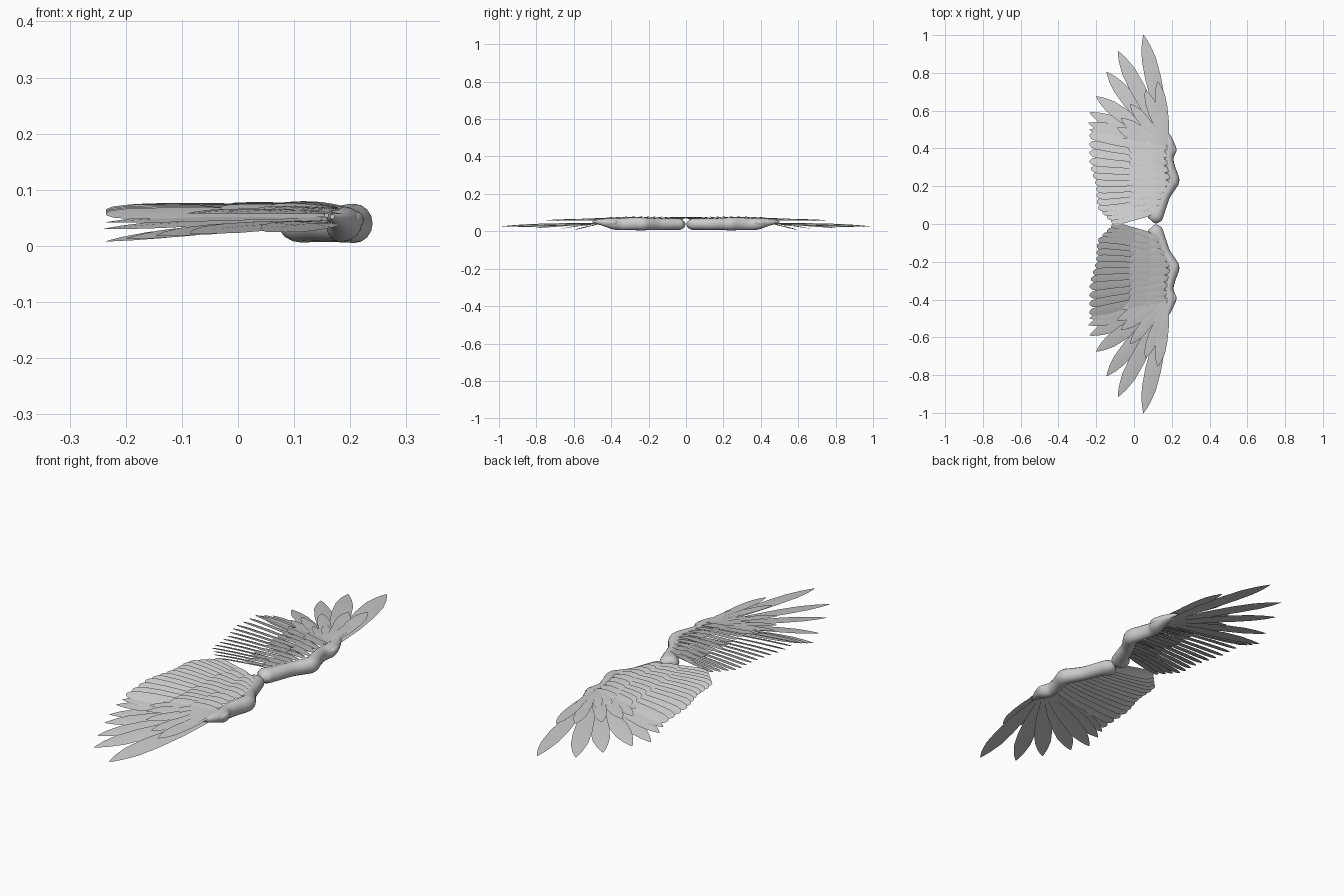
import bpy, bmesh, math
from mathutils import Vector

if "Cube" in bpy.data.objects:
    bpy.data.objects.remove(bpy.data.objects["Cube"])

grey = bpy.data.materials.new("light grey")
grey.diffuse_color = (0.6, 0.6, 0.6, 1)
grey.use_nodes = True
grey.node_tree.nodes["Principled BSDF"].inputs["Base Color"].default_value = grey.diffuse_color

# Half-width along a feather, from quill to tip
POINTED = [(0, .12), (.12, .45), (.35, .85), (.6, 1), (.78, .9), (.9, .55), (.97, .22), (1, .03)]
BLUNT = [(0, .25), (.15, .65), (.4, .95), (.7, 1), (.9, .92), (.97, .65), (1, .2)]


def lerp_path(pts, t):
    """Point at t (0..1) on an evenly spaced polyline."""
    f = t * (len(pts) - 1)
    i = min(int(f), len(pts) - 2)
    return Vector(pts[i]).lerp(Vector(pts[i + 1]), f - i)


def finish(name, bm):
    """Make the object and mirror it to the other wing."""
    mesh = bpy.data.meshes.new(name)
    bm.to_mesh(mesh)
    bm.free()
    mesh.materials.append(grey)
    ob = bpy.data.objects.new(name, mesh)
    bpy.context.collection.objects.link(ob)
    mod = ob.modifiers.new("other_wing", 'MIRROR')
    mod.use_axis = (False, True, False)
    mod.use_mirror_merge = False
    bpy.context.view_layer.objects.active = ob
    ob.select_set(True)
    bpy.ops.object.shade_smooth_by_angle(angle=math.radians(40))
    ob.select_set(False)


def feather(bm, root, tip, width, roll, shape, sag=0.0):
    """Thin cambered vane from root to tip, rolled about its shaft."""
    root, tip = Vector(root), Vector(tip)
    axis = tip - root
    d = axis.normalized()
    side = d.cross(Vector((0, 0, 1))).normalized()      # points to the outer side
    up = side.cross(d)
    across = side * math.cos(roll) - up * math.sin(roll)
    nrm = across.cross(d)
    rows = []
    for t, w in shape:
        c = root + axis * t + Vector((0, 0, sag * 4 * t * (1 - t)))
        h = across * width * .5 * w
        rows.append([bm.verts.new(p) for p in (c - h, c + nrm * width * .03 * w, c + h)])
    for a, b in zip(rows, rows[1:]):
        for k in range(2):
            f = bm.faces.new((a[k], a[k + 1], b[k + 1], b[k]))
            f.normal_update()
            if f.normal.z < 0:
                f.normal_flip()


def feather_row(name, n, roots, tips, width, roll, shape, sag=0.0):
    bm = bmesh.new()
    for i in range(n):
        t = i / (n - 1)
        w = width[0] + (width[1] - width[0]) * t
        feather(bm, lerp_path(roots, t), lerp_path(tips, t), w, roll, shape, sag)
    finish(name, bm)


def limb(name, pts, sides=16, steps=5):
    """Smooth tube through (x, y, z, horizontal radius, vertical radius)."""
    P = [Vector(p) for p in pts]
    P = [P[0]] + P + [P[-1]]
    path = []
    for i in range(1, len(P) - 2):
        a, b, c, d = P[i - 1:i + 3]
        for s in range(steps):
            t = s / steps
            path.append(.5 * (2 * b + (c - a) * t + (2 * a - 5 * b + 4 * c - d) * t * t
                              + (3 * b - a - 3 * c + d) * t ** 3))
    path.append(P[-1])
    bm = bmesh.new()
    rings = []
    for i, p in enumerate(path):
        q = path[min(i + 1, len(path) - 1)] - path[max(i - 1, 0)]
        side = Vector((q[1], -q[0], 0)).normalized()
        c = Vector(p[:3])
        rings.append([bm.verts.new(c + side * p[3] * math.cos(a) + Vector((0, 0, p[4] * math.sin(a))))
                      for a in (2 * math.pi * k / sides for k in range(sides))])
    for r, s in zip(rings, rings[1:]):
        for k in range(sides):
            bm.faces.new((r[k], r[(k + 1) % sides], s[(k + 1) % sides], s[k]))
    bm.faces.new(rings[0])
    bm.faces.new(rings[-1])
    bmesh.ops.recalc_face_normals(bm, faces=bm.faces)
    finish(name, bm)


# Fleshy arm from shoulder over elbow to wrist and hand
limb("wing_arm", [
    (.098, .012, .036, .008, .008), (.102, .018, .037, .028, .022), (.112, .04, .038, .041, .032),
    (.135, .08, .038, .033, .031), (.163, .15, .038, .029, .031), (.195, .205, .039, .032, .033),
    (.207, .235, .04, .033, .035), (.193, .29, .04, .028, .034), (.183, .345, .038, .026, .032),
    (.19, .39, .04, .031, .030), (.186, .43, .046, .025, .022), (.175, .47, .05, .016, .013),
    (.168, .50, .052, .004, .004)])

# Thumb knob on the wrist
limb("wrist_thumb", [
    (.20, .365, .045, .006, .006), (.208, .38, .046, .014, .015), (.209, .405, .046, .014, .015),
    (.198, .435, .045, .009, .010), (.19, .455, .045, .002, .002)], sides=12, steps=3)

# Long outer flight feathers
feather_row("primary_feathers", 7,
            [(.178, .43, .04), (.17, .43, .042), (.165, .42, .043), (.16, .42, .045),
             (.16, .41, .046), (.16, .40, .048), (.16, .395, .05)],
            [(.05, 1.0, .025), (-.085, .915, .022), (-.145, .805, .018), (-.2, .675, .012),
             (-.235, .59, .008), (-.24, .535, .03), (-.235, .50, .042)],
            (.085, .07), math.radians(9), POINTED, .004)

# Inner flight feathers, overlapping like slats
feather_row("secondary_feathers", 14,
            [(.10, .07, .058), (.13, .14, .058), (.155, .22, .058), (.155, .30, .056), (.155, .39, .054)],
            [(-.12, .012, .066), (-.195, .09, .066), (-.2, .20, .066), (-.235, .32, .064), (-.235, .47, .056)],
            (.055, .055), math.radians(21), BLUNT, .004)

# Feathers covering the outer flight feather bases
feather_row("primary_coverts", 6,
            [(.178, .43, .058), (.17, .42, .060), (.165, .41, .061), (.16, .40, .062),
             (.16, .39, .063), (.16, .38, .064)],
            [(.125, .755, .058), (.06, .71, .058), (-.02, .635, .058), (-.07, .56, .058),
             (-.09, .51, .058), (-.06, .45, .06)],
            (.06, .055), math.radians(8), POINTED, .003)

# Short feathers behind the thumb
feather_row("thumb_feathers", 4,
            [(.18, .41, .066), (.172, .405, .067), (.166, .40, .068), (.16, .395, .069)],
            [(.14, .61, .062), (.10, .585, .063), (.06, .55, .064), (.03, .50, .065)],
            (.04, .04), math.radians(8), POINTED, .002)

# Middle covering feathers over the inner wing
feather_row("secondary_coverts", 12,
            [(.12, .08, .063), (.15, .17, .065), (.17, .24, .066), (.16, .33, .065), (.165, .39, .064)],
            [(.0, .045, .068), (-.02, .14, .070), (-.025, .24, .070), (-.025, .34, .069), (-.03, .44, .066)],
            (.055, .055), math.radians(15), BLUNT, .003)

# Smallest covering feathers along the arm
feather_row("lesser_coverts", 10,
            [(.14, .09, .066), (.17, .16, .068), (.195, .23, .069), (.18, .31, .068), (.178, .40, .066)],
            [(.075, .075, .070), (.085, .16, .073), (.09, .24, .074), (.075, .34, .073), (.06, .43, .070)],
            (.05, .045), math.radians(12), BLUNT, .003)
